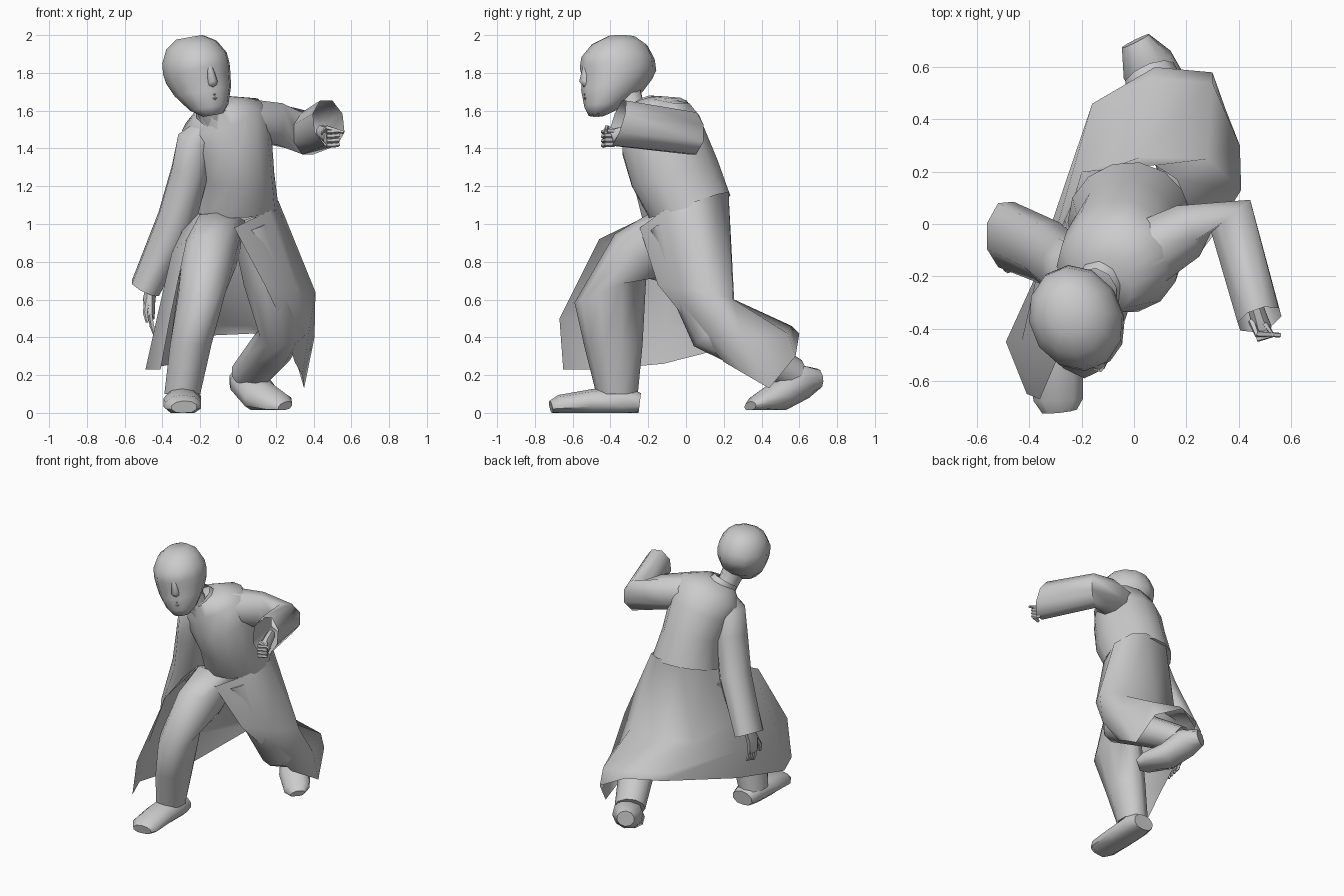
import bpy
from math import sin, cos, pi, radians
from mathutils import Vector, Matrix


def make(name, verts, faces, angle=40):
    me = bpy.data.meshes.new(name)
    me.from_pydata(verts, [], faces)
    me.validate()
    ob = bpy.data.objects.new(name, me)
    bpy.context.collection.objects.link(ob)
    bpy.ops.object.select_all(action='DESELECT')
    ob.select_set(True)
    bpy.context.view_layer.objects.active = ob
    bpy.ops.object.mode_set(mode='EDIT')
    bpy.ops.mesh.select_all(action='SELECT')
    bpy.ops.mesh.normals_make_consistent(inside=False)
    bpy.ops.object.mode_set(mode='OBJECT')
    bpy.ops.object.shade_smooth_by_angle(angle=radians(angle))
    return ob


def loft(name, rings, sides=10, ref=(1, 0, 0), open_end=False, open_start=False,
         floor=None, mat=None, angle=40):
    """Ring = (x, y, z, radius along ref, radius across[, normal]); normals follow the path by default."""
    pts = [Vector(r[:3]) for r in rings]
    verts, faces = [], []
    for i, r in enumerate(rings):
        n = Vector(r[5]) if len(r) > 5 else pts[min(i + 1, len(pts) - 1)] - pts[max(i - 1, 0)]
        n.normalize()
        u = Vector(ref)
        u = (u - n * u.dot(n)).normalized()
        v = n.cross(u)
        for k in range(sides):
            t = 2 * pi * (k + .5) / sides
            p = pts[i] + u * r[3] * cos(t) + v * r[4] * sin(t)
            if floor is not None:
                p.z = max(p.z, floor)
            verts.append(mat @ p if mat else p)
    for i in range(len(rings) - 1):
        for k in range(sides):
            a, b = i * sides + k, i * sides + (k + 1) % sides
            faces.append((a, b, b + sides, a + sides))
    if not open_start:
        faces.append(tuple(range(sides)))
    if not open_end:
        faces.append(tuple(range(len(verts) - sides, len(verts))))
    return make(name, verts, faces, angle)


# Head, tilted and turned
up = (0, 0, 1)
hm = (Matrix.Translation((-.215, -.36, 1.79)) @ Matrix.Rotation(radians(-10), 4, 'Y')
      @ Matrix.Rotation(radians(22), 4, 'Z'))
loft("head", [(0, -.12, -.225, .055, .045, up), (0, -.085, -.18, .105, .1, up),
              (0, -.035, -.09, .152, .165, up), (0, -.005, -.02, .172, .188, up),
              (0, 0, .03, .177, .207, up),
              (0, 0, .09, .172, .198, up), (0, .01, .16, .135, .15, up),
              (0, .02, .203, .07, .08, up)], 12, mat=hm, angle=70)
loft("nose", [(0, -.19, .035, .016, .01, up), (0, -.19, -.05, .028, .032, up),
              (0, -.17, -.078, .025, .025, up)], 6, mat=hm, angle=70)
for z in (-.118, -.138):
    loft("lip", [(-.045, -.155, z, .009, .014), (0, -.175, z, .013, .02),
                 (.045, -.155, z, .009, .014)], 6, ref=up, mat=hm, angle=70)
loft("neck", [(-.12, -.22, 1.5, .085, .085), (-.14, -.28, 1.58, .07, .075),
              (-.18, -.32, 1.7, .075, .085)], 8, angle=60)

# Robe body, leaning forward with one shoulder raised
loft("robe_torso", [(-.02, .02, 1.09, .235, .225, (0, -.27, 1)),
                    (-.02, -.06, 1.27, .21, .245, (0, -.3, 1)),
                    (-.05, -.125, 1.45, .23, .23, (-.2, -.35, 1)),
                    (-.085, -.165, 1.57, .225, .185, (-.35, -.4, 1)),
                    (-.115, -.23, 1.625, .11, .12, (-.35, -.4, 1))], 14, ref=(1, .3, 0), angle=60)
loft("collar", [(-.115, -.22, 1.56, .11, .13, (-.35, -.5, 1)),
                (-.145, -.26, 1.625, .085, .105, (-.35, -.6, 1))], 10,
     open_end=True, open_start=True, angle=60)

# Robe skirt: rows from waist to hem, columns from one front edge round the back to the other
rows = [
    [(-.2, -.19, 1.05), (-.24, -.08, 1.08), (-.235, .08, 1.12), (-.1, .21, 1.16),
     (.08, .225, 1.17), (.165, .17, 1.16), (.215, .05, 1.12), (.165, -.12, 1.07), (-.02, -.245, .98)],
    [(-.27, -.46, .92), (-.35, -.36, .85), (-.32, -.1, .68), (-.2, .2, .61),
     (.02, .255, .6), (.28, .25, .6), (.41, .13, .64), (.31, -.03, .66), (.14, -.15, .68)],
    [(-.36, -.67, .5), (-.43, -.45, .5), (-.35, -.1, .47), (-.16, .46, .47),
     (.06, .56, .46), (.3, .54, .42), (.405, .3, .4), (.375, .12, .42), (.24, .02, .47)],
    [(-.41, -.65, .23), (-.49, -.45, .23), (-.34, -.12, .26), (-.14, .47, .41),
     (.08, .6, .42), (.3, .58, .3), (.35, .44, .13), (.34, .32, .2), (.3, .2, .27)]]
n = len(rows[0])
make("robe_skirt", [p for row in rows for p in row],
     [(i * n + k, i * n + k + 1, (i + 1) * n + k + 1, (i + 1) * n + k)
      for i in range(3) for k in range(n - 1)], 65)

# Sleeves with open cuffs
loft("raised_sleeve", [(.04, -.12, 1.54, .13, .14), (.2, -.03, 1.53, .12, .115),
                       (.37, .03, 1.48, .12, .105), (.48, -.365, 1.535, .135, .09, (.35, -1, .35))],
     8, ref=up, open_end=True, open_start=True, angle=60)
loft("hanging_sleeve", [(-.14, -.2, 1.53, .06, .1, (-1, 0, -.5)), (-.225, -.19, 1.43, .11, .13, (-.5, 0, -1)),
                        (-.255, -.17, 1.28, .105, .13),
                        (-.325, -.11, 1.02, .11, .125), (-.49, -.04, .66, .085, .135)],
     8, open_end=True, open_start=True, angle=60)

# Hands
loft("hanging_hand", [(-.45, -.06, .72, .03, .035), (-.47, -.1, .6, .035, .05),
                      (-.465, -.12, .5, .025, .05)], 8)
for k in range(4):
    y = -.16 + k * .026
    loft("hanging_finger", [(-.465, y, .52, .013, .013), (-.455, y, .46, .013, .012),
                            (-.44, y, .41 + .008 * k, .008, .008)], 5)
loft("hanging_thumb", [(-.48, -.13, .6, .016, .016), (-.49, -.17, .53, .014, .014),
                       (-.48, -.18, .48, .009, .009)], 5)
loft("raised_hand", [(.44, -.24, 1.49, .035, .03), (.475, -.35, 1.47, .045, .035),
                     (.49, -.4, 1.455, .045, .04)], 8, ref=up)
for k in range(4):
    z = 1.42 + k * .024
    loft("raised_finger", [(.5, -.38, z, .013, .013), (.53, -.425, z, .013, .013),
                           (.47, -.44, z - .005, .012, .012)], 5, ref=up)
loft("raised_thumb", [(.45, -.37, 1.48, .015, .015), (.47, -.42, 1.51, .014, .014),
                      (.56, -.425, 1.485, .009, .009)], 5, ref=up)

# Trousers
loft("front_trouser_leg", [(-.115, -.04, 1.0, .16, .16, (0, -.4, -1)),
                           (-.15, -.25, .82, .15, .18, (0, -.75, -.75)),
                           (-.19, -.4, .66, .13, .205, (0, .4, -1)),
                           (-.25, -.385, .36, .115, .155, (0, 0, -1)),
                           (-.295, -.365, .1, .1, .11, (0, 0, -1))], 10, angle=60)
loft("rear_trouser_leg", [(.07, -.03, 1.0, .11, .16), (.15, .03, .72, .13, .14),
                          (.235, .14, .43, .125, .125), (.17, .34, .33, .12, .11),
                          (.06, .57, .2, .105, .09)], 10, angle=60)

# Shoes, flattened at the sole
loft("front_shoe", [(-.29, -.245, .05, .08, .055), (-.29, -.33, .06, .1, .09),
                    (-.295, -.5, .055, .105, .07), (-.29, -.67, .04, .1, .055),
                    (-.285, -.715, .03, .07, .035)], 10, floor=0, angle=50)
loft("rear_shoe", [(.005, .7, .18, .06, .055), (.05, .61, .17, .105, .1),
                   (.12, .49, .085, .105, .085), (.215, .38, .05, .09, .05),
                   (.25, .34, .035, .05, .025)], 10, floor=.015, angle=50)
